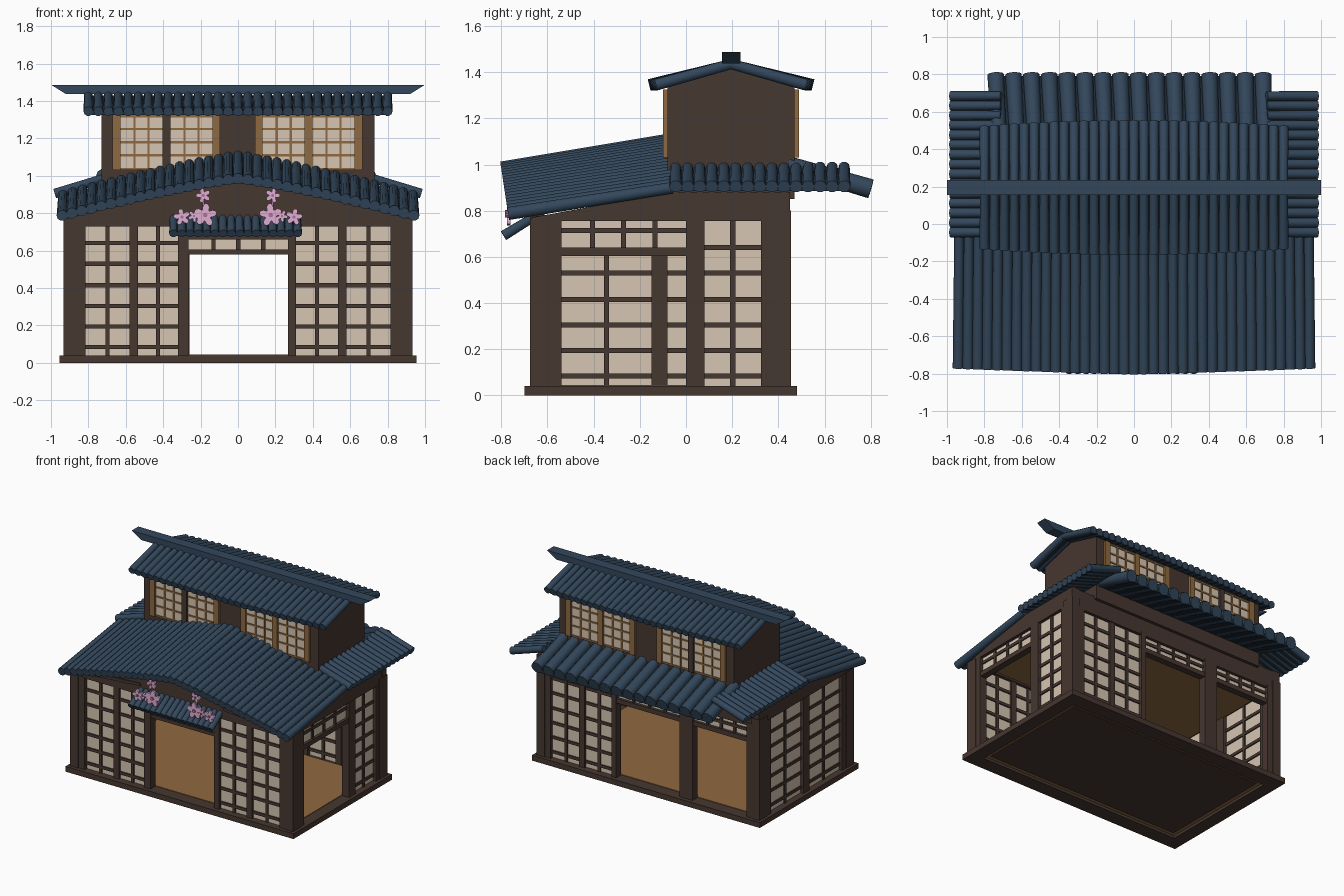
import bpy, bmesh, math
from mathutils import Vector

if "Cube" in bpy.data.objects:
    bpy.data.objects.remove(bpy.data.objects["Cube"])


def material(name, *srgb):
    m = bpy.data.materials.new(name)
    m.diffuse_color = [((c + 0.055) / 1.055) ** 2.4 for c in srgb] + [1]
    m.use_nodes = True
    m.node_tree.nodes["Principled BSDF"].inputs["Base Color"].default_value = m.diffuse_color
    return m


WOOD = material("dark wood", .275, .215, .19)
PAPER = material("paper", .84, .775, .70)
TAN = material("tan wood", .565, .415, .25)
TILE = material("blue tile", .20, .28, .36)
SLATE = material("dark slate", .12, .165, .21)
PINK = material("blossom pink", .88, .68, .82)
ROSE = material("blossom centre", .68, .45, .62)

parts = {}


def mesh_for(name, mat):
    return parts.setdefault((name, mat), bmesh.new())


def prism(name, mat, pts, axis, d0, d1):
    """Extrude a (u, z) outline along axis x or y from d0 to d1."""
    bm = mesh_for(name, mat)
    put = (lambda u, z, d: (u, d, z)) if axis == 'y' else (lambda u, z, d: (d, u, z))
    a = [bm.verts.new(put(u, z, d0)) for u, z in pts]
    b = [bm.verts.new(put(u, z, d1)) for u, z in pts]
    bm.faces.new(a)
    bm.faces.new(b[::-1])
    for i in range(len(pts)):
        j = (i + 1) % len(pts)
        bm.faces.new((a[i], b[i], b[j], a[j]))


def slab(name, mat, axis, u0, u1, z0, z1, d0, d1):
    prism(name, mat, [(u0, z0), (u1, z0), (u1, z1), (u0, z1)], axis, d0, d1)


def posts(name, axis, d, spans, z1, h=.03):
    for u0, u1 in spans:
        slab(name, WOOD, axis, u0, u1, .03, z1, d - h, d + h)


def lattice(name, axis, d, u0, u1, z0, z1, cols, rows, mat=WOOD, w=.011, h=.014):
    """Paper screen with thin bars on both sides."""
    slab(name + "_paper", PAPER, axis, u0, u1, z0, z1, d - .004, d + .004)
    for i in range(1, cols):
        u = u0 + (u1 - u0) * i / cols
        slab(name + "_bars", mat, axis, u - w, u + w, z0, z1, d - h, d + h)
    for z in rows:
        slab(name + "_bars", mat, axis, u0, u1, z - w, z + w, d - h + .001, d + h - .001)


def tile_roof(name, n, r, ends, sheet=True):
    """Row of round tiles; ends(t) gives upper and lower point for t in 0..1."""
    bm, under = mesh_for(name + "_tiles", TILE), mesh_for(name + "_underside", SLATE)
    prev = None
    for i in range(n):
        a, b = (Vector(p) for p in ends(i / (n - 1)))
        d = (b - a).normalized()
        s = d.cross(Vector((0, 0, 1))).normalized()
        up = s.cross(d)
        rings = []
        for p, k in ((a, .92), (b, 1.05)):
            rings.append([bm.verts.new(p + r * k * (s * math.cos(t) + up * math.sin(t)))
                          for t in (q * math.pi / 5 for q in range(10))])
        for q in range(10):
            bm.faces.new((rings[0][q], rings[0][q - 1], rings[1][q - 1], rings[1][q]))
        bm.faces.new(rings[0])
        bm.faces.new(rings[1][::-1])
        # thin board beneath the tiles
        b2 = b - d * .01
        cur = [under.verts.new(p + Vector((0, 0, z))) for p, z in
               ((a, -r * .2), (b2, -r * .2), (b2, -r * .9), (a, -r * .9))]
        if prev:
            for q in range(4):
                under.faces.new((prev[q - 1], prev[q], cur[q], cur[q - 1]))
        if i in (0, n - 1):
            under.faces.new(cur)
        prev = cur


ROWS = [.085, .195, .305, .415, .53, .64]

# base frame, floor and ceiling
for s in (-1, 1):
    slab("base", WOOD, 'y', *sorted((s * .855, s * .955)), 0, .04, -.70, .48)
    slab("base", WOOD, 'y', -.86, .86, 0, .04, *sorted((-.11 + s * .59, -.11 + s * .48)))
slab("floor", TAN, 'y', -.87, .87, .02, .045, -.61, .39)
slab("floor_underside", WOOD, 'y', -.82, .82, .012, .021, -.555, .335)
slab("ceiling", TAN, 'y', -.88, .88, .745, .76, -.62, .40)

# front wall
F = -.64
posts("front_posts", 'y', F, [(-.93, -.815), (-.32, -.265), (.268, .31), (.815, .93)], .74)
posts("front_mullions", 'y', F, [(-.58, -.535), (.535, .58)], .74, .022)
for u0, u1 in ((-.815, -.58), (-.535, -.32), (.31, .535), (.58, .815)):
    lattice("front_screen", 'y', F, u0, u1, .04, .735, 2, ROWS)
lattice("front_transom", 'y', F, -.265, .268, .60, .66, 4, [])
slab("front_lintel", WOOD, 'y', -.265, .268, .58, .605, F - .025, F + .025)
slab("front_lintel", WOOD, 'y', -.265, .268, .66, .74, F - .025, F + .025)
prism("front_gable", WOOD, [(-.93, .73), (.93, .73), (.93, .77), (0, .99), (-.93, .77)],
      'y', F - .027, F + .027)
for s in (-1, 1):
    prism("gable_trim", WOOD, [(s * .84, .765), (s * .35, .80), (s * .35, .82), (s * .84, .79)],
          'y', F - .035, F)

# back wall
B = .42
posts("back_posts", 'y', B, [(-.93, -.82), (-.37, -.26), (.27, .31), (.82, .93)], .75)
posts("back_mullions", 'y', B, [(.54, .585)], .75, .022)
for u0, u1 in ((.31, .54), (.585, .82)):
    lattice("back_screen", 'y', B, u0, u1, .04, .735, 2, ROWS)
for u0, u1 in ((-.82, -.37), (-.26, .27)):
    lattice("back_transom", 'y', B, u0, u1, .635, .735, 4, [.69])
    slab("back_lintel", WOOD, 'y', u0, u1, .605, .64, B - .025, B + .025)
slab("back_wall_top", WOOD, 'y', -.93, .93, .73, .875, B - .027, B + .027)

# side walls: open on the right, fully screened on the left
for d, name in ((-.9, "left"), (.9, "right")):
    prism(name + "_wall_top", WOOD, [(-.67, .755), (.45, .755), (.45, .88), (-.07, .88), (-.67, .77)],
          'x', d - .028, d + .028)
    slab(name + "_corner_post", WOOD, 'x', .36, .455, .03, .80, d - .034, d + .034)
    slab(name + "_corner_post", WOOD, 'x', -.675, -.585, .03, .765, d - .034, d + .034)
posts("left_posts", 'x', -.9, [(-.67, -.54), (-.15, -.08), (.31, .45)], .76)
for u0, u1 in ((-.54, -.15), (-.08, .31)):
    lattice("left_screen", 'x', -.9, u0, u1, .04, .76, 2, ROWS)
posts("right_posts", 'x', .9, [(-.67, -.54), (0, .08), (.325, .45)], .76)
lattice("right_screen", 'x', .9, .08, .325, .04, .76, 2, ROWS)
lattice("right_transom", 'x', .9, -.54, 0, .635, .76, 4, [.715])
slab("right_lintel", WOOD, 'x', -.54, 0, .605, .64, .875, .925)

# upper storey with gabled ends
prism("upper_storey", WOOD, [(-.08, .85), (.47, .85), (.47, 1.34), (.195, 1.425), (-.08, 1.34)],
      'x', -.73, .73)
for d in (-.08, .47):
    for u0, u1 in ((-.67, -.095), (.09, .665)):
        m = (u0 + u1) / 2
        for a, b in ((u0, u0 + .042), (u1 - .042, u1)):
            slab("upper_window_frame", TAN, 'y', a, b, 1.03, 1.325, d - .02, d + .02)
        slab("upper_window_post", WOOD if u0 < 0 else TAN, 'y', m - .021, m + .021,
             1.03, 1.325, d - .02, d + .02)
        for a, b in ((u0 + .042, m - .021), (m + .021, u1 - .042)):
            lattice("upper_window", 'y', d, a, b, 1.03, 1.325, 3,
                    [1.036, 1.11, 1.18, 1.25, 1.319], TAN, .006, .011)


# main front roof
def front_roof(t):
    x = -.94 + 1.88 * t
    drop = abs(x / .95) ** 1.2
    return (x * .995, -.06, 1.112 - .215 * drop), (x, -.80 + .03 * drop, .985 - .2 * drop)


tile_roof("front_roof", 37, .028, front_roof)

# upper roof, both slopes, and its ridge beam
for s in (-1, 1):
    tile_roof("upper_roof", 31, .025, lambda t: (
        (-.8 + 1.6 * t, .195, 1.435),
        (-.8 + 1.6 * t, .195 + s * (.355 - .03 * (2 * t - 1) ** 2), 1.345)))
    # side roofs
    tile_roof("side_roof", 15, .026, lambda t: (
        (s * .71, -.045 + .73 * t, .99), (s * .98, -.045 + .73 * t, .905)))
prism("ridge_beam", TILE, [(-1, 1.487), (-.92, 1.437), (.92, 1.437), (1, 1.487)], 'y', .155, .235)

# back roof
tile_roof("back_roof", 16, .042, lambda t: (
    (-.72 + 1.42 * t, .44, 1.0), (-.74 + 1.43 * t, .80, .895)))

# door canopy
tile_roof("door_canopy", 16, .022, lambda t: (
    (-.345 + .66 * t, -.655, .775), (-.345 + .665 * t, -.79, .692)))


# blossoms on the canopy
def blossom(x, z, size, turn):
    pts = []
    for i in range(40):
        t = i * math.tau / 40
        r = size * (.35 + .65 * abs(math.cos(2.5 * (t - turn))) ** .8)
        pts.append((x + r * math.sin(t), z + r * math.cos(t)))
    prism("blossoms", PINK, pts, 'y', -.775, -.76)
    prism("blossom_centres", ROSE, [(x + size * .2 * math.cos(k * math.pi / 4),
          z + size * .2 * math.sin(k * math.pi / 4)) for k in range(8)], 'y', -.783, -.77)


for s in (-1, 1):
    blossom(s * .30, .78, .045, .2 * s)
    blossom(s * .175, .79, .062, -.1 * s)
    blossom(s * .185, .895, .04, .3 * s)
    blossom(s * .235, .785, .032, .5)
    slab("blossom_stems", ROSE, 'y', s * .185 - .006, s * .185 + .006, .79, .90, -.765, -.755)

# turn the collected meshes into objects
for (name, mat), bm in parts.items():
    bmesh.ops.recalc_face_normals(bm, faces=bm.faces)
    me = bpy.data.meshes.new(name)
    bm.to_mesh(me)
    bm.free()
    me.materials.append(mat)
    ob = bpy.data.objects.new(name, me)
    bpy.context.collection.objects.link(ob)
    if name.endswith("_tiles"):
        bpy.context.view_layer.objects.active = ob
        ob.select_set(True)
        bpy.ops.object.shade_smooth_by_angle(angle=math.radians(50))
        ob.select_set(False)
